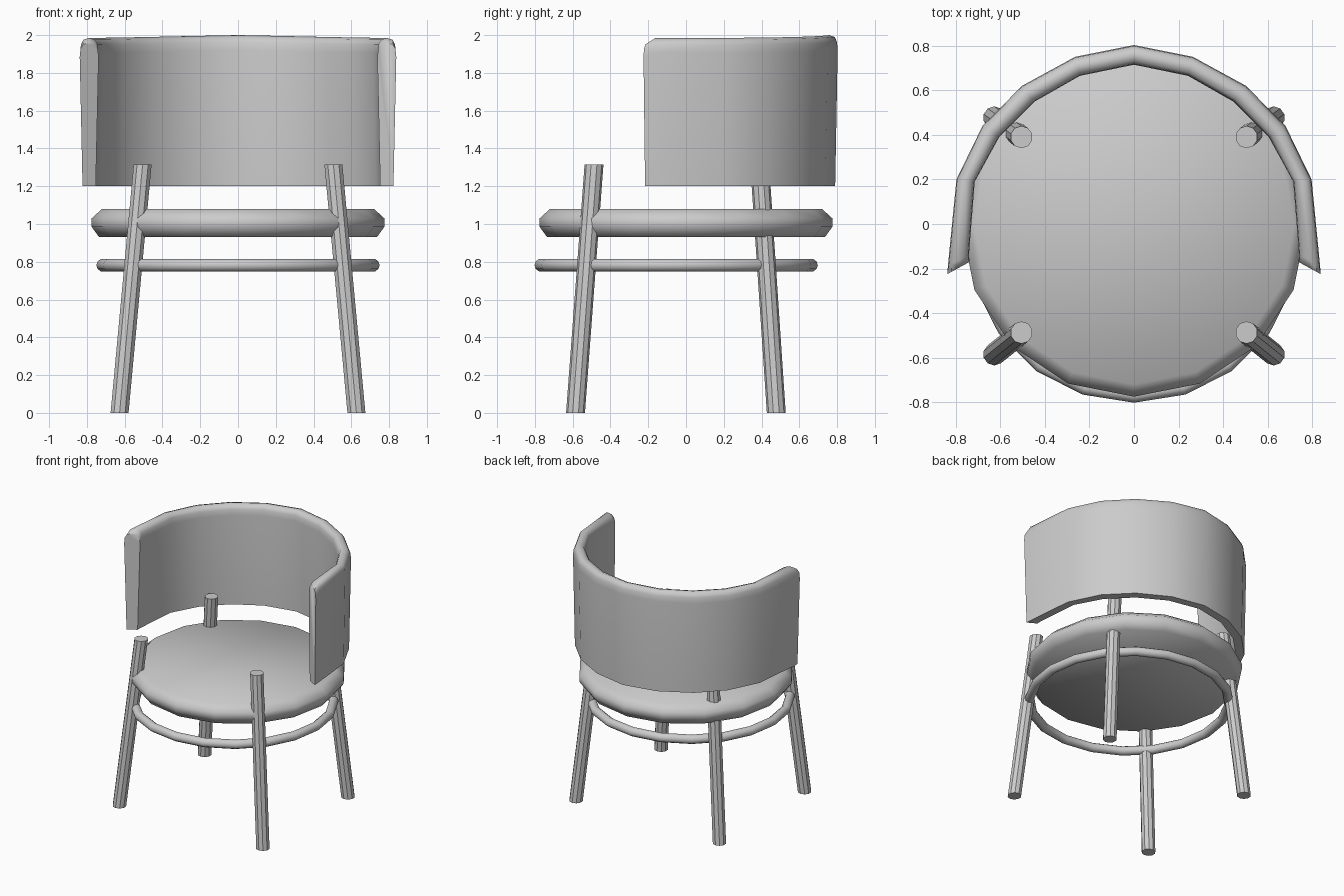
import bpy, bmesh, math
from mathutils import Vector

if "Cube" in bpy.data.objects:
    bpy.data.objects.remove(bpy.data.objects["Cube"], do_unlink=True)

grey = bpy.data.materials.new("plain grey")
grey.use_nodes = True
grey.diffuse_color = (0.6, 0.6, 0.6, 1)
grey.node_tree.nodes["Principled BSDF"].inputs["Base Color"].default_value = (0.6, 0.6, 0.6, 1)


def loft(name, sections, close_path=False, caps=True, smooth=None):
    """Skin a list of equal-length closed sections."""
    bm = bmesh.new()
    rings = [[bm.verts.new(p) for p in s] for s in sections]
    count = len(rings[0])
    pairs = list(zip(rings, rings[1:]))
    if close_path:
        pairs.append((rings[-1], rings[0]))
    for a, b in pairs:
        for k in range(count):
            n = (k + 1) % count
            bm.faces.new((a[k], a[n], b[n], b[k]))
    if caps:
        bm.faces.new(rings[0])
        bm.faces.new(rings[-1])
    bmesh.ops.recalc_face_normals(bm, faces=bm.faces)
    mesh = bpy.data.meshes.new(name)
    bm.to_mesh(mesh)
    bm.free()
    mesh.materials.append(grey)
    obj = bpy.data.objects.new(name, mesh)
    bpy.context.collection.objects.link(obj)
    if smooth:
        bpy.ops.object.select_all(action='DESELECT')
        obj.select_set(True)
        bpy.context.view_layer.objects.active = obj
        bpy.ops.object.shade_smooth_by_angle(angle=math.radians(smooth))
    return obj


def circle(x, y, z, r, sides):
    steps = [math.tau * k / sides for k in range(sides)]
    return [Vector((x + r * math.sin(a), y + r * math.cos(a), z)) for a in steps]


# Seat: round cushion with a bevelled rim
seat_profile = [(0.735, 0.93), (0.775, 0.985), (0.775, 1.03), (0.72, 1.08)]
loft("seat", [circle(0, 0, z, r, 16) for r, z in seat_profile], smooth=60)

# Stretcher ring joining the legs
ring_sections = []
for k in range(20):
    a = math.tau * k / 20
    section = []
    for j in range(10):
        t = math.tau * j / 10
        r = 0.716 + 0.034 * math.cos(t)
        section.append(Vector((r * math.sin(a), -0.052 + r * math.cos(a),
                               0.782 + 0.034 * math.sin(t))))
    ring_sections.append(section)
loft("stretcher_ring", ring_sections, close_path=True, caps=False, smooth=60)

# Four splayed legs with level ends
for side, sx in (("left", 1), ("right", -1)):
    for place, low, high in (("front", -0.585, -0.487), ("back", 0.478, 0.39)):
        loft(f"{place}_{side}_leg",
             [circle(sx * 0.627, low, 0, 0.05, 10), circle(sx * 0.505, high, 1.315, 0.05, 10)])

# Curved backrest: outer and inner plan points with top height, from tip to middle
half_plan = [((0.838, -0.225), (0.738, -0.17), 1.96),
             ((0.835, -0.185), (0.741, -0.14), 1.985),
             ((0.797, 0.20), (0.715, 0.19), 1.985),
             ((0.68, 0.44), (0.605, 0.39), 1.987),
             ((0.503, 0.62), (0.445, 0.55), 1.99),
             ((0.265, 0.75), (0.243, 0.665), 1.995),
             ((0, 0.803), (0, 0.715), 2.0)]
mirrored = [((-o[0], o[1]), (-i[0], i[1]), top) for o, i, top in half_plan[-2::-1]]

# Cross-section: share of the wall thickness and share of the height
wall = [(0.15, 0), (0.85, 0), (1, 0.9), (0.96, 0.955), (0.82, 0.988), (0.5, 1),
        (0.18, 0.988), (0.04, 0.955), (0, 0.9)]
sections = []
for outer, inner, top in half_plan + mirrored:
    section = []
    for s, h in wall:
        p = Vector(inner).lerp(Vector(outer), s)
        section.append(Vector((p.x, p.y, 1.2 + (top - 1.2) * h)))
    sections.append(section)
loft("backrest", sections, smooth=55)
